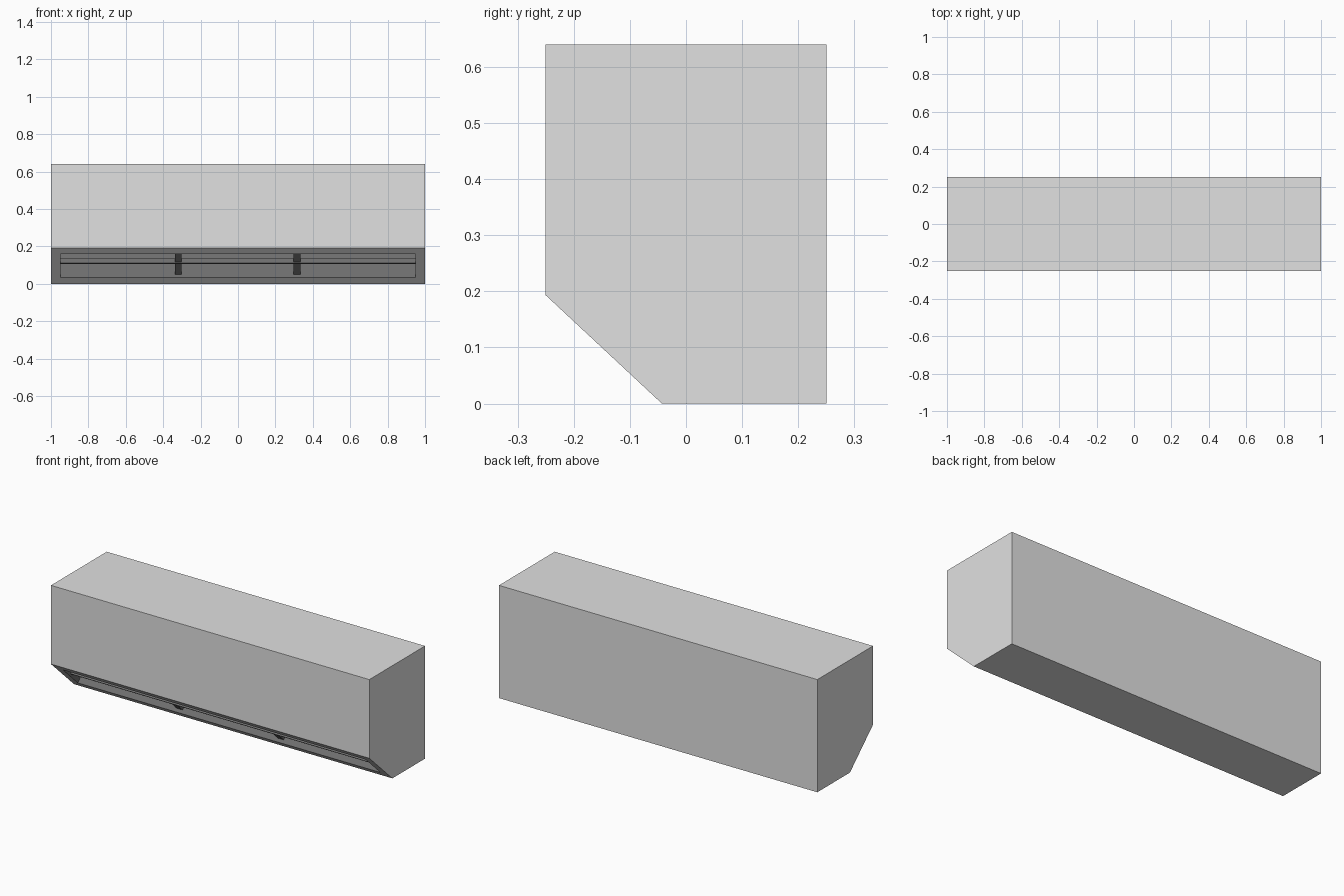
import bpy, bmesh, math
from mathutils import Matrix, Vector

if "Cube" in bpy.data.objects:
    bpy.data.objects.remove(bpy.data.objects["Cube"])


def material(name, v):
    m = bpy.data.materials.new(name)
    m.diffuse_color = (v, v, v, 1)
    m.use_nodes = True
    m.node_tree.nodes["Principled BSDF"].inputs["Base Color"].default_value = m.diffuse_color
    return m


CASE = material("light grey", 0.75)
VENT = material("dark grey", 0.16)


def add_object(name, bm, *mats):
    bmesh.ops.recalc_face_normals(bm, faces=bm.faces)
    me = bpy.data.meshes.new(name)
    bm.to_mesh(me)
    bm.free()
    for m in mats:
        me.materials.append(m)
    ob = bpy.data.objects.new(name, me)
    bpy.context.collection.objects.link(ob)
    return ob


# Casing: side profile extruded along x
profile = [(-0.25, 0.193), (-0.25, 0.64), (0.25, 0.64), (0.25, 0), (-0.043, 0)]
bm = bmesh.new()
side = bm.faces.new([bm.verts.new((-1, y, z)) for y, z in profile])
ext = bmesh.ops.extrude_face_region(bm, geom=[side])
bmesh.ops.translate(bm, vec=(2, 0, 0),
                    verts=[g for g in ext["geom"] if isinstance(g, bmesh.types.BMVert)])
bmesh.ops.recalc_face_normals(bm, faces=bm.faces)

# Air outlet: inset the sloping face and sink it into the casing
slope = next(f for f in bm.faces if f.normal.y < -0.3 and f.normal.z < -0.3)
bmesh.ops.inset_region(bm, faces=[slope], thickness=0.05, use_even_offset=True)
inward = -slope.normal.copy()
pocket = bmesh.ops.extrude_discrete_faces(bm, faces=[slope])["faces"][0]
bmesh.ops.translate(bm, vec=inward * 0.17, verts=pocket.verts[:])
pocket.material_index = 1
for e in pocket.edges:
    for f in e.link_faces:
        f.material_index = 1
add_object("casing", bm, CASE, VENT)

# Frame on the slope: x along, up the slope, inward
foot = Vector((0, -0.043, 0))
up = Vector((0, -0.207, 0.193)).normalized()


def vent_box(name, x, t, d):
    """Box in slope coordinates; x, t (up the slope) and d (depth) are ranges."""
    bm = bmesh.new()
    bmesh.ops.create_cube(bm, size=1)
    for v in bm.verts:
        a, b, c = [r[0] + (r[1] - r[0]) * (k + 0.5) for r, k in zip((x, t, d), v.co)]
        v.co = Vector((a, 0, 0)) + foot + up * b + inward * c
    add_object(name, bm, VENT)


# Upright dividers between the three outlets
for i, x in enumerate((-0.32, 0.315)):
    vent_box(f"divider_{i + 1}", (x - 0.018, x + 0.018), (0.05, 0.233), (0.02, 0.169))

# Long louvre blade across the outlet
vent_box("louvre_blade", (-0.95, 0.95), (0.142, 0.15), (0.012, 0.045))
